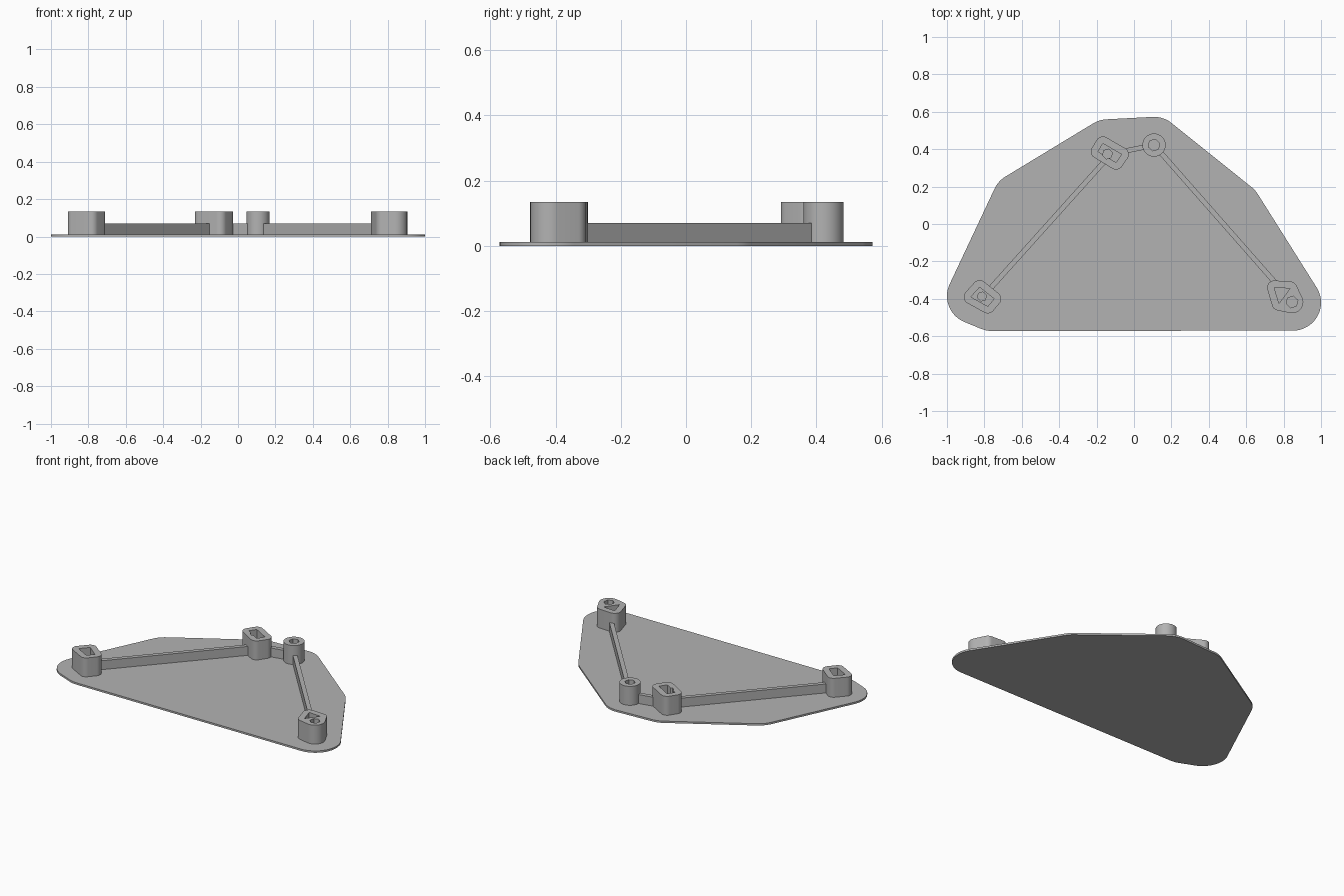
import bpy, bmesh, math
from mathutils import Vector
from mathutils.geometry import convex_hull_2d

if "Cube" in bpy.data.objects:
    bpy.data.objects.remove(bpy.data.objects["Cube"])

PLATE, RIB, TOP, FLOOR = 0.012, 0.07, 0.135, 0.075

grey = bpy.data.materials.new("grey plastic")
grey.diffuse_color = (0.45, 0.45, 0.45, 1)
grey.use_nodes = True
grey.node_tree.nodes["Principled BSDF"].inputs["Base Color"].default_value = grey.diffuse_color


def circle(x, y, r, n=48, turn=0.0):
    return [Vector((x + r * math.cos(turn + 2 * math.pi * i / n),
                    y + r * math.sin(turn + 2 * math.pi * i / n))) for i in range(n)]


def hull(discs):
    """Rounded outline wrapped around a set of (x, y, r) discs."""
    pts = [p for d in discs for p in circle(*d)]
    return [pts[i] for i in convex_hull_2d(pts)]


def prism(name, outline, z0, z1):
    bm = bmesh.new()
    face = bm.faces.new([bm.verts.new((p[0], p[1], z0)) for p in outline])
    new = bmesh.ops.extrude_face_region(bm, geom=[face])["geom"]
    for v in new:
        if isinstance(v, bmesh.types.BMVert):
            v.co.z = z1
    bmesh.ops.recalc_face_normals(bm, faces=bm.faces)
    mesh = bpy.data.meshes.new(name)
    bm.to_mesh(mesh)
    bm.free()
    mesh.materials.append(grey)
    ob = bpy.data.objects.new(name, mesh)
    bpy.context.collection.objects.link(ob)
    return ob


def activate(ob):
    bpy.ops.object.select_all(action='DESELECT')
    ob.select_set(True)
    bpy.context.view_layer.objects.active = ob


def smooth(ob):
    activate(ob)
    bpy.ops.object.shade_smooth_by_angle(angle=math.radians(30))


def cut(ob, outline, z0):
    cutter = prism("cutter", outline, z0, TOP + 0.05)
    cutter.hide_render = True
    activate(ob)
    mod = ob.modifiers.new("cut", 'BOOLEAN')
    mod.operation, mod.solver, mod.object = 'DIFFERENCE', 'EXACT', cutter
    bpy.ops.object.modifier_apply(modifier=mod.name)
    bpy.data.objects.remove(cutter)


def boss(name, discs, hole, pocket=None):
    ob = prism(name, hull(discs), PLATE, TOP)
    if pocket:
        cut(ob, pocket, FLOOR)
    cut(ob, circle(*hole, 6, 0.3), -0.05)
    smooth(ob)


def rib(name, a, b, width=0.027):
    a, b = Vector(a), Vector(b)
    d = (b - a).normalized() * width / 2
    n = Vector((-d.y, d.x))
    prism(name, [a - n, b - n, b + n, a + n], PLATE, RIB)


# Base plate with rounded corners
corners = [(0.85, -0.42), (0.535, 0.08), (0.107, 0.423), (-0.14, 0.41),
           (-0.61, 0.125), (-0.85, -0.385), (-0.76, -0.422)]
smooth(prism("base_plate", hull([(x, y, 0.15) for x, y in corners]), 0, PLATE))

# Bosses with a four-sided pocket and a hexagonal hole
left = [(-0.825, -0.338), (-0.872, -0.39), (-0.782, -0.44), (-0.748, -0.40)]
middle = [(-0.166, 0.43), (-0.193, 0.388), (-0.096, 0.329), (-0.066, 0.372)]
boss("left_boss", [(x, y, 0.038) for x, y in left], (-0.813, -0.388, 0.025), left)
boss("middle_boss", [(x, y, 0.038) for x, y in middle], (-0.142, 0.374, 0.027), middle)

# Round boss
boss("round_boss", [(0.107, 0.422, 0.062)], (0.107, 0.422, 0.032))

# Right boss with a triangular pocket beside its hole
tri = [(0.75, -0.34), (0.775, -0.425), (0.834, -0.345)]
boss("right_boss", [(x, y, 0.038) for x, y in tri] + [(0.845, -0.417, 0.06)],
     (0.845, -0.417, 0.032), tri)

# Ribs linking the bosses
rib("left_rib", (-0.775, -0.352), (-0.155, 0.338))
rib("short_rib", (-0.06, 0.388), (0.06, 0.412))
rib("right_rib", (0.14, 0.385), (0.765, -0.325))
